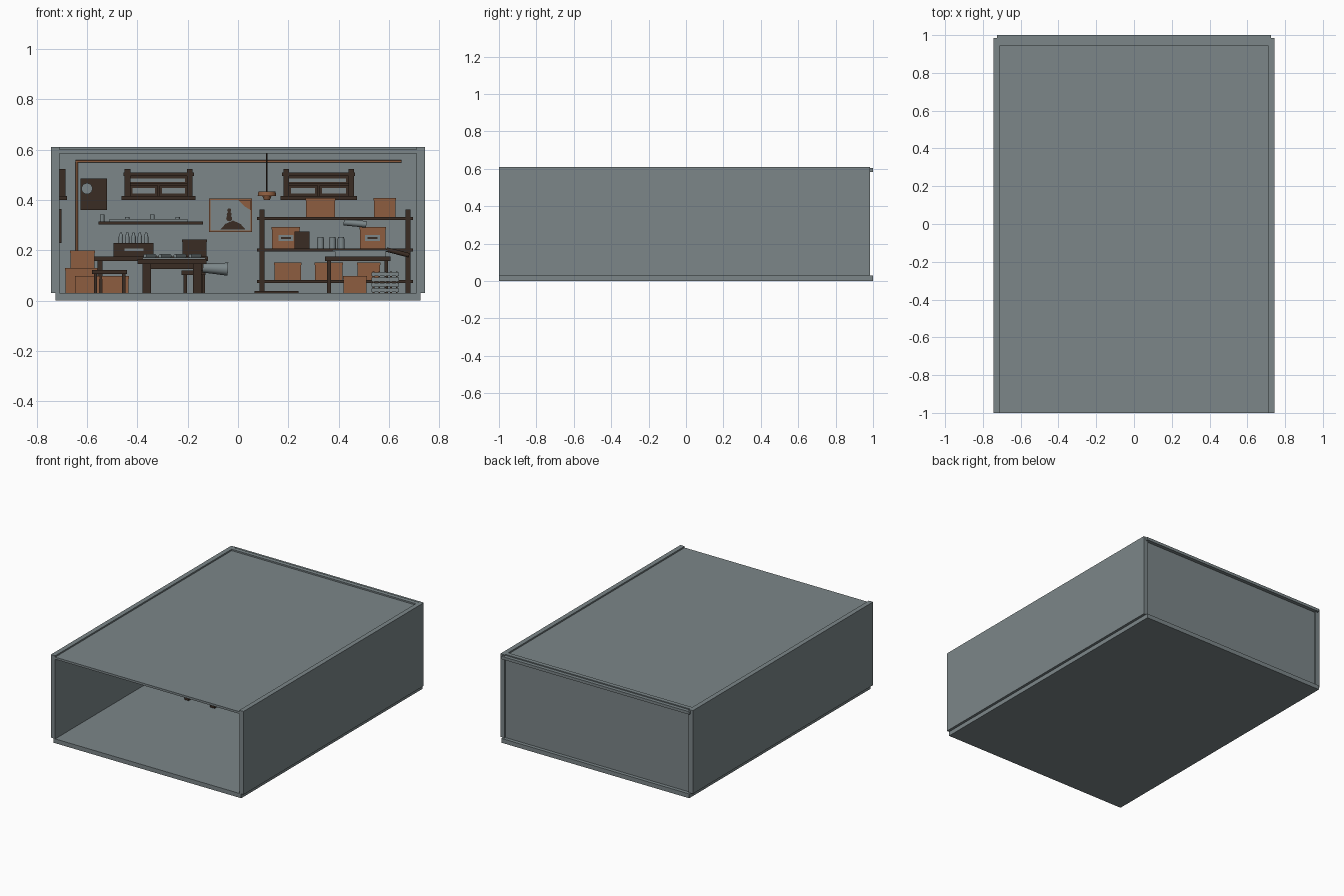
import bpy, bmesh, math
from mathutils import Vector, Matrix

default_cube = bpy.data.objects.get("Cube")
if default_cube:
    bpy.data.objects.remove(default_cube)


def material(name, rgb):
    mat = bpy.data.materials.new(name)
    mat.use_nodes = True
    colour = (*rgb, 1)
    mat.diffuse_color = colour
    mat.node_tree.nodes["Principled BSDF"].inputs["Base Color"].default_value = colour
    return mat


grey = material("blue grey", (.2, .24, .25))
wood = material("dark brown", (.042, .025, .017))
tan = material("copper tan", (.27, .11, .05))


def finish(name, bm, mat):
    bmesh.ops.recalc_face_normals(bm, faces=bm.faces)
    mesh = bpy.data.meshes.new(name)
    bm.to_mesh(mesh)
    bm.free()
    mesh.materials.append(mat)
    obj = bpy.data.objects.new(name, mesh)
    bpy.context.scene.collection.objects.link(obj)
    return obj


def box(name, mat, x, y, z):
    """Block filling the given x, y and z ranges."""
    bm = bmesh.new()
    bmesh.ops.create_cube(bm, size=1)
    for v in bm.verts:
        v.co = Vector([(lo + hi) / 2 + c * (hi - lo) for c, (lo, hi) in zip(v.co, (x, y, z))])
    return finish(name, bm, mat)


def rod(name, mat, start, end, radius, tip=None, sides=12):
    """Cylinder or cone between two points."""
    start, end = Vector(start), Vector(end)
    axis = end - start
    bm = bmesh.new()
    turn = axis.to_track_quat('Z', 'Y').to_matrix().to_4x4()
    bmesh.ops.create_cone(bm, cap_ends=True, segments=sides, radius1=radius,
                          radius2=radius if tip is None else tip, depth=axis.length,
                          matrix=Matrix.Translation((start + end) / 2) @ turn)
    for f in bm.faces:
        f.smooth = len(f.verts) == 4
    for e in bm.edges:
        e.smooth = all(len(f.verts) == 4 for f in e.link_faces)
    return finish(name, bm, mat)


def plate(name, mat, outline, front, thick):
    """Flat x-z outline given thickness in y."""
    bm = bmesh.new()
    face = bm.faces.new([bm.verts.new((x, front, z)) for x, z in outline])
    out = bmesh.ops.extrude_face_region(bm, geom=[face])["geom"]
    verts = [g for g in out if isinstance(g, bmesh.types.BMVert)]
    bmesh.ops.translate(bm, verts=verts, vec=(0, thick, 0))
    return finish(name, bm, mat)


def table(name, x, y, top, thick, leg, rail=0):
    """Top on four square legs, with an optional lower rail depth."""
    box(name + "_top", wood, x, y, (top - thick, top))
    inset = leg * .6
    for side, px in (("right", x[0] + inset), ("left", x[1] - inset - leg)):
        for end, py in (("front", y[0] + inset), ("back", y[1] - inset - leg)):
            box(f"{name}_{end}_{side}_leg", wood, (px, px + leg), (py, py + leg), (FLOOR, top - thick))
    if rail:
        box(name + "_apron", wood, (x[0] + leg, x[1] - leg), (y[0] + leg, y[1] - leg),
            (top - thick - rail, top - thick))


def carton(name, x, y, base, height, label=False, mat=tan):
    """Closed box with a slightly larger lid and optional label."""
    top = base + height
    box(name, mat, x, y, (base, top - .01))
    box(name + "_lid", mat, (x[0] - .002, x[1] + .002), (y[0] - .002, y[1] + .002), (top - .01, top))
    if label:
        mid, zc = sum(x) / 2, base + height / 2
        box(name + "_label", grey, (mid - .03, mid + .03), (y[0] - .004, y[0]), (zc - .012, zc + .012))
        box(name + "_handle", wood, (mid - .02, mid + .02), (y[0] - .006, y[0]), (zc - .004, zc + .004))


def window(name, centre, half, on_side=False):
    """Framed window on the rear wall, or on the right side wall."""
    def part(label, mat, u, depth, z):
        u = (centre + u[0], centre + u[1])
        if on_side:
            box(f"{name}_{label}", mat, (-WALL, depth - WALL), u, z)
        else:
            box(f"{name}_{label}", mat, u, (REAR - depth, REAR), z)
    part("sill", wood, (-half - .012, half + .012), .03, (.4, .415))
    part("header", wood, (-half - .005, half + .005), .022, (.495, .51))
    part("pane", wood, (-half, half), .006, (.415, .495))
    part("middle_bar", wood, (-half, half), .016, (.458, .466))
    part("mullion", wood, (-.005, .005), .018, (.415, .466))
    part("upper_glass", grey, (.02 - half, half - .03), .008, (.472, .486))
    for s in (-1, 1):
        edge, inner = s * half, s * (half - .022)
        part(f"jamb_{s}", wood, sorted((edge, inner)), .024, (.405, .522))
        part(f"lower_glass_{s}", grey, sorted((s * .014, s * (half - .03))), .008, (.425, .448))


# Shell: open front, recessed roof and rear wall
FLOOR, WALL, REAR = .03, .71, .945
box("floor_slab", grey, (-.725, .725), (-1, 1), (0, FLOOR))
for side, s in (("right", -1), ("left", 1)):
    box(side + "_wall", grey, sorted((s * WALL, s * .743)), (-1, .985), (FLOOR, .61))
box("rear_wall", grey, (-WALL, WALL), (REAR, .975), (FLOOR, .61))
box("roof_panel", grey, (-WALL, WALL), (-1, REAR), (.585, .6))
box("rear_top_trim", grey, (-.725, .725), (.975, 1), (.583, .603))

# Windows and wall fittings
window("first_window", -.315, .135)
window("second_window", .32, .14)
window("side_window", .35, .14, on_side=True)
box("side_wall_board", wood, (-WALL, -.702), (.2, .5), (.23, .365))
box("notice_board", wood, (-.625, -.52), (.925, REAR), (.36, .485))
rod("clock", grey, (-.6, .925, .445), (-.6, .915, .445), .022, sides=24)

# Copper pipe
PIPE = .93
rod("pipe_riser", tan, (-.64, PIPE, .2), (-.64, PIPE, .555), .005)
rod("pipe_run", tan, (-.645, PIPE, .553), (.65, PIPE, .553), .005)

# Hanging lamp
def lamp(x, y):
    rod("lamp_cord", wood, (x, y, .43), (x, y, .585), .003)
    rod("lamp_shade", tan, (x, y, .416), (x, y, .433), .037, .034, sides=24)
    rod("lamp_bulb", tan, (x, y, .4), (x, y, .416), .012, .018)
lamp(.115, .4)

# Framed picture
box("picture_frame", tan, (-.115, .055), (.93, REAR), (.273, .405))
box("picture_sheet", grey, (-.11, .05), (.926, .93), (.278, .4))
plate("picture_mound", wood, [(-.07, .282), (.03, .282), (.01, .305), (-.02, .318), (-.05, .305)], .922, .004)
plate("picture_corner", tan, [(.0, .4), (.05, .4), (.05, .36), (.025, .375)], .922, .004)
for i in range(3):
    z = .327 + i * .016
    rod(f"picture_dot_{i}", wood, (-.035, .926, z), (-.035, .922, z), .012 - i * .002)

# Wall shelf with tools
box("wall_shelf", wood, (-.555, -.14), (.85, REAR), (.302, .315))
box("shelf_long_tool", grey, (-.51, -.2), (.87, .89), (.315, .325))
for i in range(4):
    x = -.54 + i * .1
    rod(f"shelf_jar_{i}", grey, (x, .91, .315), (x, .91, .342 - i % 2 * .01), .009)

# Storage rack
for side, x in (("right", .085), ("left", .665)):
    for end, y in (("front", .7), ("back", .9)):
        box(f"rack_{end}_{side}_post", wood, (x, x + .02), (y, y + .02), (FLOOR, .362))
for i, z in enumerate((.07, .195, .32)):
    box(f"rack_shelf_{i}", wood, (.075, .695), (.705, .915), (z, z + .012))
DEEP = (.73, .88)
for row, base, height, spans in (
        ("low", .082, .07, ((.145, .25), (.305, .36), (.365, .415), (.475, .565))),
        ("upper", .332, .076, ((.27, .385), (.54, .625)))):
    for i, span in enumerate(spans):
        carton(f"{row}_carton_{i}", span, DEEP, base, height)
carton("labelled_carton_right", (.135, .245), DEEP, .207, .085, label=True)
carton("labelled_carton_left", (.485, .585), DEEP, .207, .085, label=True)
box("small_brown_case", wood, (.225, .285), (.712, .728), (.207, .275))
for i, x in enumerate((.328, .375, .41)):
    rod(f"rack_jar_{i}", grey, (x, .78, .207), (x, .78, .247), .014, sides=16)
    rod(f"rack_jar_lid_{i}", grey, (x, .78, .247), (x, .78, .252), .012, sides=16)
rod("hanging_roll", grey, (.42, .72, .312), (.51, .72, .303), .013)

# Side bench with tray and clamp
table("side_bench", (.345, .605), (.45, .62), .175, .018, .015)
box("bench_tray", grey, (.385, .585), (.47, .6), (.175, .195))
box("bench_tray_rim", grey, (.375, .595), (.465, .605), (.195, .202))
rod("bench_clamp", wood, (.59, .54, .203), (.68, .54, .18), .009)

# Slatted crate, floor carton and floor mat
for i in range(4):
    z = .035 + i * .021
    box(f"crate_slat_{i}", grey, (.53, .64), (.42, .54), (z, z + .014))
for i in range(5):
    x = .535 + i * .023
    box(f"crate_upright_{i}", wood, (x, x + .007), (.425, .535), (FLOOR, .115))
carton("floor_carton", (.42, .51), (.5, .63), FLOOR, .067)
box("floor_mat", wood, (.065, .24), (.5, .62), (FLOOR, .038))

# Main worktable
table("worktable", (-.4, -.125), (-.07, .3), .165, .02, .034, rail=.02)
box("worktable_sheet", grey, (-.38, -.13), (.0, .25), (.165, .172))
for i in range(4):
    x = -.37 + i * .06
    rod(f"table_tool_{i}", grey, (x, .03, .178), (x + .04, .1, .178), .007)
rod("grey_sack", grey, (-.14, .4, .13), (-.04, .4, .125), .018, .026)

# Stool, rear bench, crate of bottles
table("stool", (-.225, -.13), (.42, .52), .12, .018, .014)
table("rear_bench", (-.57, -.12), (.68, .86), .175, .018, .02)
carton("tool_chest", (-.22, -.125), (.72, .82), .175, .068, mat=wood)
box("bottle_crate", wood, (-.495, -.335), (.7, .82), (.175, .23))
box("crate_marking_strip", grey, (-.45, -.375), (.696, .7), (.198, .208))
for i in range(10):
    x, y = -.465 + i % 5 * .025, .73 + i // 5 * .05
    rod(f"bottle_{i}", grey, (x, y, .23), (x, y, .255), .009)
    rod(f"bottle_neck_{i}", grey, (x, y, .255), (x, y, .27), .008, .004)

# Low table and stacked cartons
table("low_table", (-.58, -.44), (.35, .48), .122, .016, .013)
carton("stack_bottom", (-.685, -.56), (.55, .67), FLOOR, .1)
carton("stack_top", (-.665, -.57), (.56, .66), .13, .07)
carton("front_carton", (-.645, -.55), (.4, .52), FLOOR, .067)
carton("under_table_carton", (-.54, -.435), (.52, .64), FLOOR, .067)
